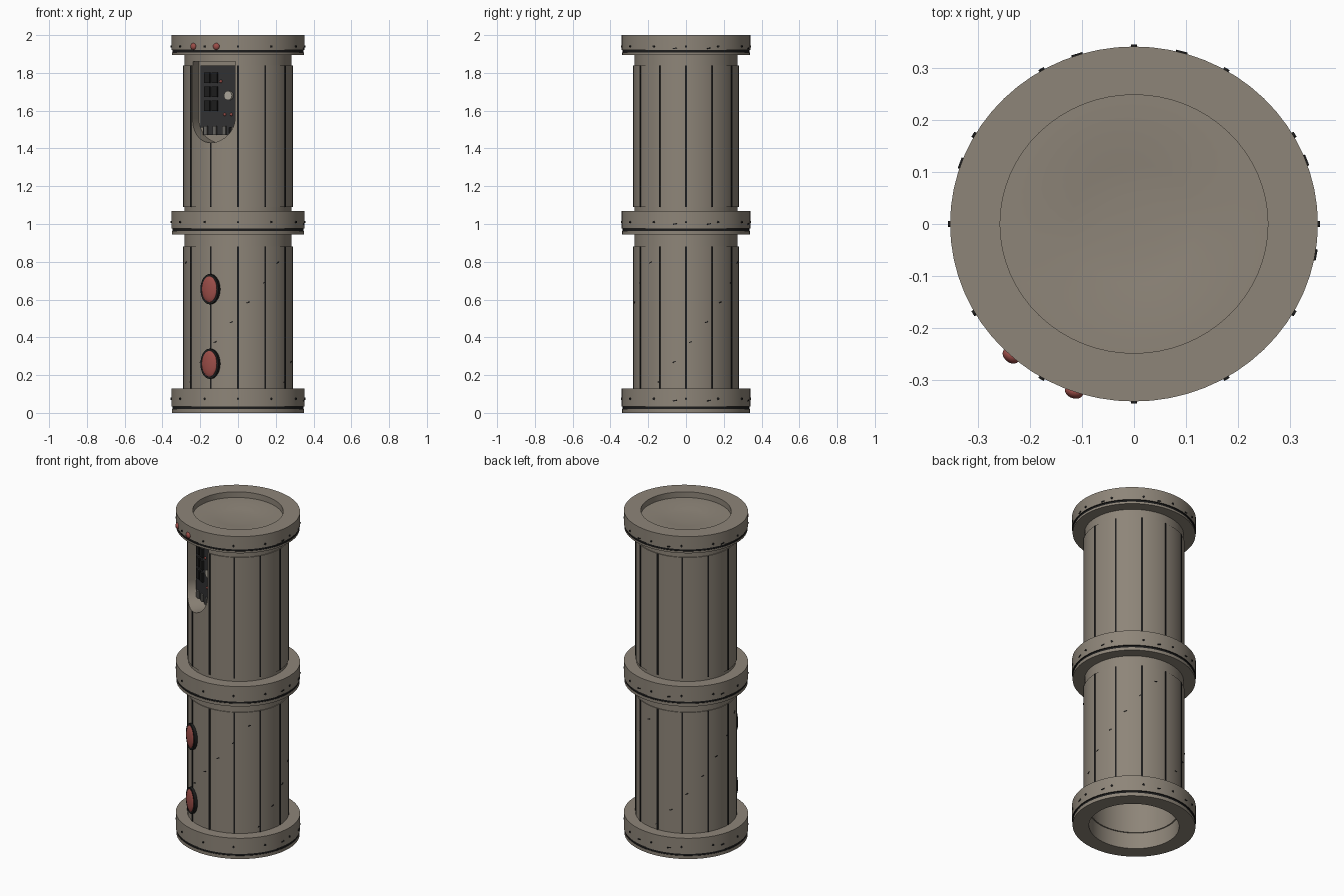
import bpy, bmesh
from math import cos, sin, pi, radians
from mathutils import Matrix, Vector

if "Cube" in bpy.data.objects:
    bpy.data.objects.remove(bpy.data.objects["Cube"])

SEGMENTS = 64
SQUASH = Matrix.Diagonal((1, 0.965, 1, 1))   # the column is slightly oval


def material(name, r, g, b):
    m = bpy.data.materials.new(name)
    m.use_nodes = True
    m.diffuse_color = (r, g, b, 1)
    m.node_tree.nodes["Principled BSDF"].inputs["Base Color"].default_value = (r, g, b, 1)
    return m


METAL = material("warm grey metal", 0.27, 0.235, 0.19)
BLACK = material("groove black", 0.012, 0.012, 0.012)
PANEL = material("panel charcoal", 0.032, 0.032, 0.034)
RED = material("signal red", 0.33, 0.075, 0.065)
STEEL = material("connector grey", 0.13, 0.125, 0.115)
KNOB = material("knob beige", 0.42, 0.39, 0.33)


def finish(bm, name, mats, smooth=True):
    bmesh.ops.remove_doubles(bm, verts=bm.verts, dist=1e-5)
    bmesh.ops.recalc_face_normals(bm, faces=bm.faces)
    mesh = bpy.data.meshes.new(name)
    bm.to_mesh(mesh)
    bm.free()
    mesh.transform(SQUASH)
    for m in mats:
        mesh.materials.append(m)
    ob = bpy.data.objects.new(name, mesh)
    bpy.context.collection.objects.link(ob)
    if smooth:
        shade(ob)
    return ob


def shade(ob):
    bpy.ops.object.select_all(action='DESELECT')
    ob.select_set(True)
    bpy.context.view_layer.objects.active = ob
    bpy.ops.object.shade_smooth_by_angle(angle=radians(30))


def lathe(profile, closed=False):
    """Turn a (radius, height) profile around z."""
    bm = bmesh.new()
    rings = [[bm.verts.new((r * cos(2 * pi * i / SEGMENTS), r * sin(2 * pi * i / SEGMENTS), z))
              for i in range(SEGMENTS)] for r, z in profile]
    pairs = list(zip(rings, rings[1:] + rings[:1]))
    for a, b in pairs if closed else pairs[:-1]:
        for i in range(SEGMENTS):
            j = (i + 1) % SEGMENTS
            bm.faces.new((a[i], a[j], b[j], b[i]))
    bmesh.ops.dissolve_degenerate(bm, dist=1e-6, edges=bm.edges)
    return bm


def spot(angle, r, t, z):
    """Frame on the column: local x outward, y along the surface, z up."""
    return Matrix.Rotation(radians(angle), 4, 'Z') @ Matrix.Translation((r, t, z))


def box(bm, frame, depth, width, height, tilt=0):
    bmesh.ops.create_cube(bm, size=1, matrix=frame @ Matrix.Rotation(tilt, 4, 'X')
                          @ Matrix.Diagonal((depth, width, height, 1)))


def disc(bm, frame, depth, half_width, half_height):
    turn = Matrix.Rotation(pi / 2, 4, 'Y')
    bmesh.ops.create_cone(bm, cap_ends=True, segments=32, radius1=1, radius2=1, depth=1,
                          matrix=frame @ Matrix.Diagonal((depth, half_width, half_height, 1)) @ turn)


def dome(bm, frame, depth, half_width, half_height):
    turn = Matrix.Rotation(pi / 2, 4, 'Y')
    bmesh.ops.create_uvsphere(bm, u_segments=24, v_segments=12, radius=1,
                              matrix=frame @ Matrix.Diagonal((depth, half_width, half_height, 1)) @ turn)


# Column body: two sleeves on a slimmer core, hollow at the foot
CORE, SLEEVE = 0.283, 0.288
body = finish(lathe([(0, 0.4), (0.25, 0.4), (0.25, 0.1), (SLEEVE, 0.1), (SLEEVE, 0.88), (CORE, 0.88),
                     (CORE, 1.09), (SLEEVE, 1.09), (SLEEVE, 1.84), (CORE, 1.84), (CORE, 1.94), (0, 1.94)]),
              "column_body", [METAL], smooth=False)

# Niche with a round lower end, cut into the body
FACING, HALF, ARCH_Z, BACK = -120, 0.13, 1.56, 0.19
outline = [(HALF, 1.86), (-HALF, 1.86)]
outline += [(-HALF * cos(pi * i / 24), ARCH_Z - HALF * sin(pi * i / 24)) for i in range(25)]
bm = bmesh.new()
face = bm.faces.new([bm.verts.new(spot(FACING, BACK, t, z) @ Vector()) for t, z in outline])
out = bmesh.ops.extrude_face_region(bm, geom=[face])
push = spot(FACING, 0.2, 0, 0) @ Vector()
bmesh.ops.translate(bm, vec=push, verts=[v for v in out["geom"] if isinstance(v, bmesh.types.BMVert)])
cutter = finish(bm, "niche_cutter", [METAL], smooth=False)
cutter.hide_render = True
cut = body.modifiers.new("niche", 'BOOLEAN')
cut.operation, cut.solver, cut.object = 'DIFFERENCE', 'EXACT', cutter
bpy.context.view_layer.objects.active = body
bpy.ops.object.modifier_apply(modifier=cut.name)
bpy.data.objects.remove(cutter)
shade(body)

# Three collars, each with a dark groove near its lower edge
RIM, HOLE = 0.353, 0.257
COLLARS = {"bottom": (0, 0.13, 0.02), "middle": (0.945, 1.07, 0.018), "top": (1.895, 2.0, 0.012)}
for name, (low, high, lip) in COLLARS.items():
    g0, g1 = low + lip, low + lip + 0.013
    bm = lathe([(HOLE, low), (RIM - 0.003, low), (RIM - 0.003, g0), (RIM - 0.006, g0),
                (RIM - 0.006, g1), (RIM, g1), (RIM, high), (HOLE, high)], closed=True)
    for f in bm.faces:
        c = f.calc_center_median()
        f.material_index = int(g0 - 1e-4 < c.z < g1 + 1e-4 and c.xy.length > 0.33)
    finish(bm, name + "_collar", [METAL, BLACK])

# Shallow dish in the top
finish(lathe([(HOLE + 0.002, 1.965), (0.19, 1.965), (0.12, 1.957), (0.06, 1.953), (0, 1.953)]),
       "top_dish", [METAL])

# Dark seams between the staves
bm = bmesh.new()
for i in range(12):
    angle = i * 30
    in_niche = angle == FACING % 360
    for low, high in ((0.13, 0.88), (1.09, 1.43 if in_niche else 1.84)):
        box(bm, spot(angle, SLEEVE, 0, (low + high) / 2), 0.005, 0.009, high - low)
finish(bm, "stave_seams", [BLACK], smooth=False)

# Rivets and scratches on the collars
bm = bmesh.new()
for z in (0.075, 1.01, 1.94):
    for i in range(12):
        disc(bm, spot(i * 30, RIM, 0, z), 0.008, 0.006, 0.006)
    for angle in (21, 75, 108, 160, -10):
        box(bm, spot(angle, RIM, 0, z - 0.01), 0.006, 0.022, 0.006, 0.2)
finish(bm, "collar_rivets", [BLACK], smooth=False)

# Scratches winding up the lower sleeve in three spirals
bm = bmesh.new()
for spiral in range(3):
    for i in range(7):
        box(bm, spot(-31 + 120 * spiral + 18 * i, SLEEVE, 0, 0.165 + 0.105 * i),
            0.004, 0.018, 0.005, 0.35)
finish(bm, "sleeve_scratches", [BLACK], smooth=False)

# Two oval signal buttons with dark rims
rims, caps = bmesh.new(), bmesh.new()
for z in (0.26, 0.655):
    disc(rims, spot(FACING, 0.286, 0, z), 0.034, 0.055, 0.08)
    dome(caps, spot(FACING, 0.301, 0, z), 0.015, 0.046, 0.07)
finish(rims, "button_rims", [BLACK])
finish(caps, "button_caps", [RED])

# Two small lamps on the top collar
bm = bmesh.new()
for angle in (-132, -109):
    dome(bm, spot(angle, RIM, 0, 1.94), 0.013, 0.018, 0.018)
finish(bm, "collar_lamps", [RED])

# Control panel inside the niche
FRONT = 0.215
bm = bmesh.new()
box(bm, spot(FACING, 0.2, 0, 1.675), 0.03, 0.21, 0.33)
box(bm, spot(FACING, 0.2, -0.01, 1.49), 0.03, 0.16, 0.04)
finish(bm, "control_panel", [PANEL], smooth=False)

bm = bmesh.new()
for z in (1.775, 1.7, 1.625):
    for t in (-0.06, -0.014):
        box(bm, spot(FACING, FRONT + 0.006, t, z), 0.014, 0.032, 0.055)
finish(bm, "panel_keys", [BLACK], smooth=False)

bm = bmesh.new()
for t in (-0.07, -0.015, 0.043):
    box(bm, spot(FACING, FRONT + 0.004, t, 1.495), 0.012, 0.022, 0.045)
finish(bm, "panel_connectors", [STEEL], smooth=False)

bm = bmesh.new()
disc(bm, spot(FACING, FRONT + 0.008, 0.072, 1.68), 0.018, 0.024, 0.024)
finish(bm, "panel_knob", [KNOB])

bm = bmesh.new()
for t, z in ((0.02, 1.755), (0.043, 1.58), (0.084, 1.58)):
    dome(bm, spot(FACING, FRONT, t, z), 0.008, 0.008, 0.008)
finish(bm, "panel_lights", [RED])
